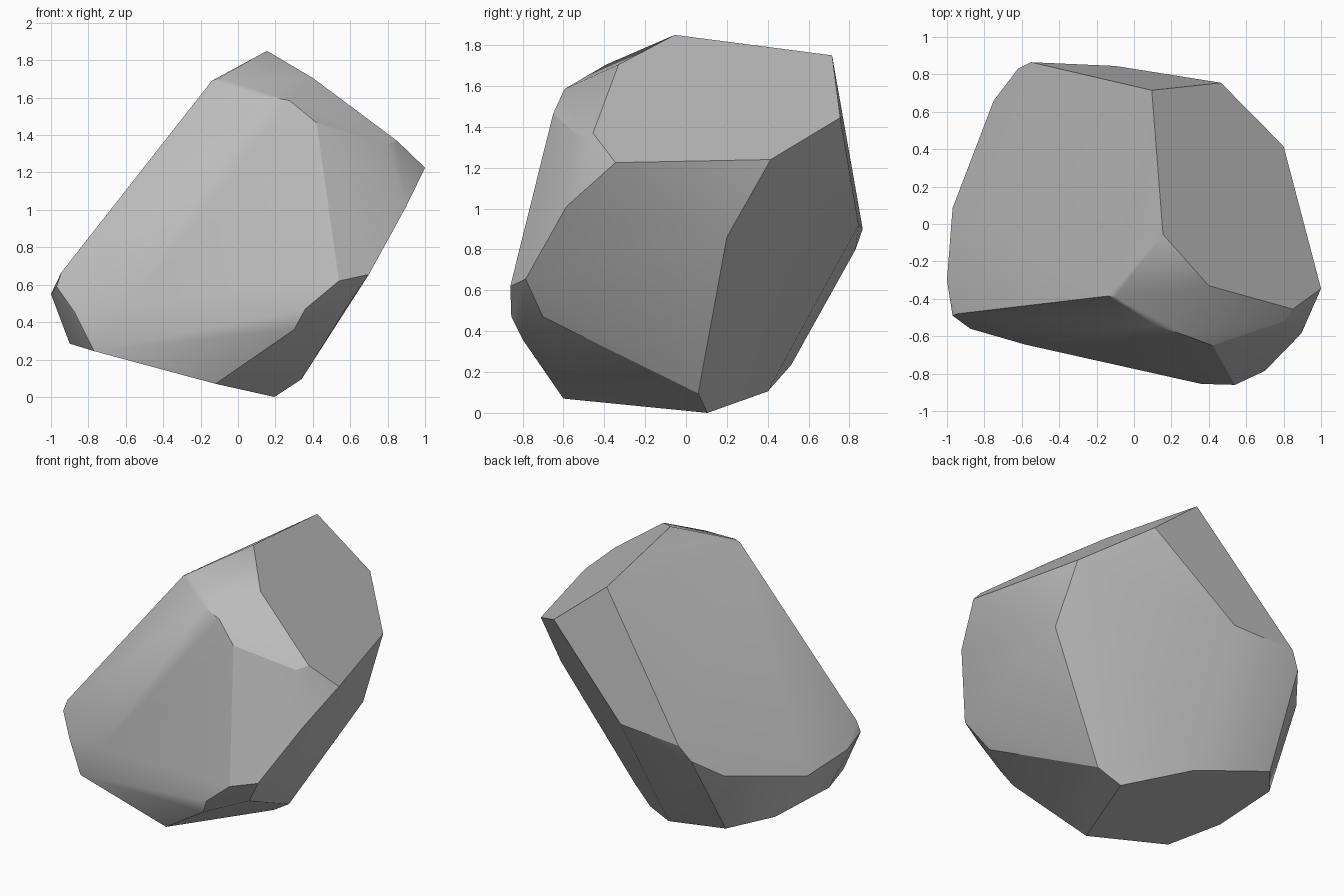
import bpy
import bmesh
import math

# Remove the default object only
default_object = bpy.data.objects.get("Cube")
if default_object is not None:
    bpy.data.objects.remove(default_object, do_unlink=True)


def make_material(name, colour):
    """Create one flat matte material."""
    material = bpy.data.materials.new(name)
    material.use_nodes = True
    material.diffuse_color = colour
    shader = material.node_tree.nodes["Principled BSDF"]
    shader.inputs["Base Color"].default_value = colour
    shader.inputs["Roughness"].default_value = 0.9
    return material


# Facet corners of the boulder, grouped by the region they bound
corner_groups = {
    "crown ridge": [
        (0.155, -0.055, 1.85), (0.095, 0.715, 1.75), (0.4, -0.33, 1.705),
        (-0.1, -0.39, 1.705), (-0.14, -0.385, 1.69),
    ],
    "front brow": [
        (0.13, -0.55, 1.61), (0.275, -0.595, 1.585), (0.42, -0.65, 1.465),
    ],
    "left shoulder": [
        (0.85, -0.455, 1.37), (0.8, -0.52, 1.35), (1, -0.345, 1.225),
        (0.895, -0.585, 1.01), (0.8, 0.415, 1.24), (0.8, 0.2, 0.86),
    ],
    "back rim": [
        (0.465, 0.755, 1.445), (-0.1, 0.845, 0.92),
        (-0.55, 0.865, 0.9), (-0.62, 0.83, 0.8), (-0.75, 0.66, 0.67),
    ],
    "right tip": [
        (-0.97, 0.085, 0.51), (-1, -0.3, 0.55), (-0.945, -0.48, 0.665),
        (-0.97, -0.49, 0.59), (-0.875, -0.56, 0.455),
    ],
    "front skirt": [
        (-0.58, -0.645, 0.495), (0.36, -0.855, 0.47), (0.54, -0.86, 0.62),
        (0.7, -0.785, 0.655), (0.575, -0.7, 0.47), (0.3, -0.8, 0.36),
    ],
    "underside": [
        (-0.12, -0.6, 0.07), (0.195, 0.105, 0), (0.34, 0.06, 0.095),
        (-0.15, 0.4, 0.105), (-0.66, 0.515, 0.235), (-0.86, 0.27, 0.275),
        (-0.9, -0.25, 0.285), (-0.77, -0.59, 0.245),
    ],
}


def build_boulder(name, groups, material):
    """Wrap the corners in a convex skin and merge its flat facets."""
    bm = bmesh.new()
    for corners in groups.values():
        for corner in corners:
            bm.verts.new(corner)
    bmesh.ops.convex_hull(bm, input=bm.verts[:])

    # Drop any corner that ended up inside the skin
    loose = [vert for vert in bm.verts if not vert.link_faces]
    bmesh.ops.delete(bm, geom=loose, context="VERTS")

    # Join nearly coplanar triangles into broad chiselled facets
    bmesh.ops.dissolve_limit(
        bm, angle_limit=math.radians(2), verts=bm.verts[:], edges=bm.edges[:]
    )
    bmesh.ops.recalc_face_normals(bm, faces=bm.faces[:])

    mesh = bpy.data.meshes.new(name)
    bm.to_mesh(mesh)
    bm.free()
    mesh.materials.append(material)
    boulder = bpy.data.objects.new(name, mesh)
    bpy.context.collection.objects.link(boulder)
    return boulder


stone_grey = make_material("stone grey", (0.5, 0.5, 0.5, 1))
boulder = build_boulder("boulder", corner_groups, stone_grey)

# Soft shading across gentle bends, crisp edges between facets
bpy.ops.object.select_all(action="DESELECT")
boulder.select_set(True)
bpy.context.view_layer.objects.active = boulder
bpy.ops.object.shade_smooth_by_angle(angle=math.radians(30))
